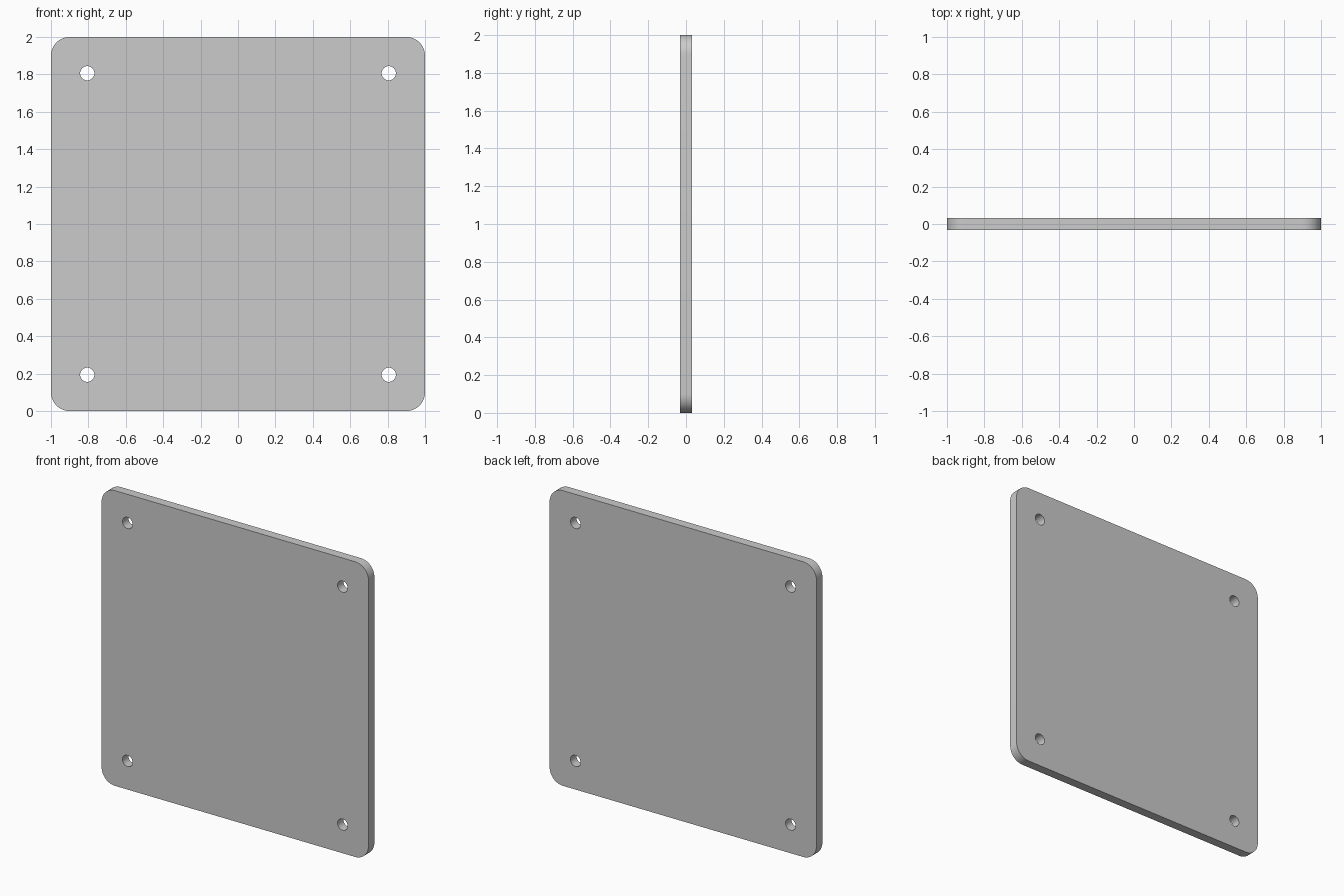
import bpy
from math import sin, cos, pi, radians

if "Cube" in bpy.data.objects:
    bpy.data.objects.remove(bpy.data.objects["Cube"])

SIZE, THICK, CORNER = 1.0, 0.063, 0.1
HOLE_POS, HOLE_R = 0.806, 0.038


def arc(cx, cy, r, start, end, n):
    return [(cx + r * cos(start + (end - start) * i / n),
             cy + r * sin(start + (end - start) * i / n)) for i in range(n + 1)]


def add_loop(curve, points):
    spline = curve.splines.new('POLY')
    spline.points.add(len(points) - 1)
    for p, (x, y) in zip(spline.points, points):
        p.co = (x, y, 0, 1)
    spline.use_cyclic_u = True


curve = bpy.data.curves.new("mounting_plate", 'CURVE')
curve.dimensions = '2D'
curve.fill_mode = 'BOTH'
curve.extrude = THICK / 2

# Rounded square outline
c = SIZE - CORNER
outline = []
for i, (sx, sy) in enumerate([(1, 1), (-1, 1), (-1, -1), (1, -1)]):
    outline += arc(sx * c, sy * c, CORNER, i * pi / 2, (i + 1) * pi / 2, 12)
add_loop(curve, outline)

# Four screw holes
for sx in (-1, 1):
    for sy in (-1, 1):
        add_loop(curve, arc(sx * HOLE_POS, sy * HOLE_POS, HOLE_R, 0, 2 * pi, 32)[:-1])

# Stand the plate upright and turn it into a clean mesh
plate = bpy.data.objects.new("mounting_plate", curve)
bpy.context.collection.objects.link(plate)
plate.location = (0, 0, SIZE)
plate.rotation_euler = (radians(90), 0, 0)
bpy.context.view_layer.objects.active = plate
plate.select_set(True)
bpy.ops.object.convert(target='MESH')
plate = bpy.context.object
bpy.ops.object.transform_apply(location=True, rotation=True, scale=True)
bpy.ops.object.mode_set(mode='EDIT')
bpy.ops.mesh.select_all(action='SELECT')
bpy.ops.mesh.remove_doubles(threshold=0.0001)
bpy.ops.mesh.normals_make_consistent(inside=False)
bpy.ops.object.mode_set(mode='OBJECT')
bpy.ops.object.shade_smooth_by_angle(angle=radians(30))
